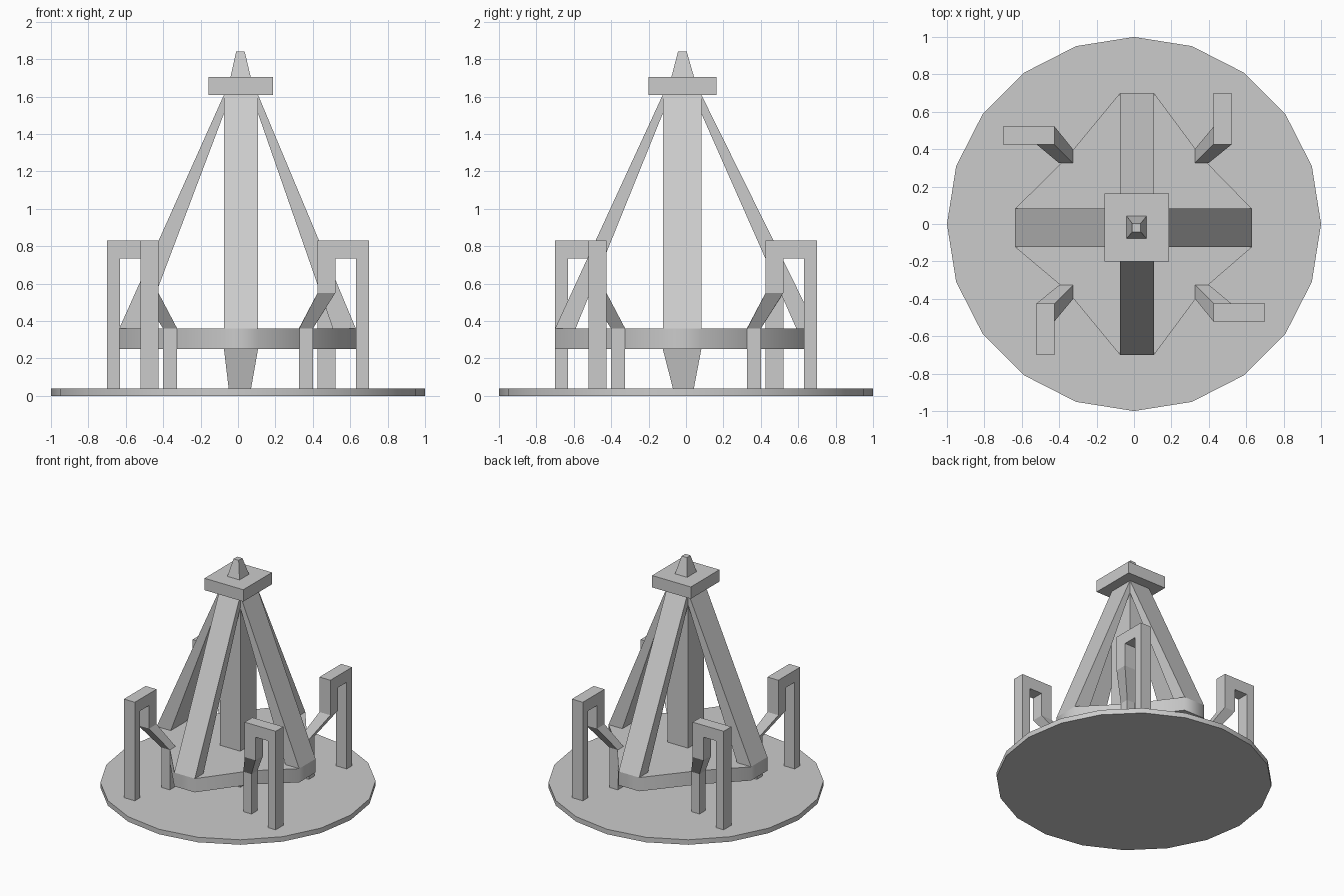
import bpy, bmesh
from math import radians, cos, sin, pi
from mathutils import Matrix

if "Cube" in bpy.data.objects:
    bpy.data.objects.remove(bpy.data.objects["Cube"])


def loft(name, *chains, rot=0.0):
    """Each chain is a list of matching 3D sections, skinned and capped."""
    bm = bmesh.new()
    for sections in chains:
        rings = [[bm.verts.new(p) for p in s] for s in sections]
        n = len(rings[0])
        for a, b in zip(rings, rings[1:]):
            for i in range(n):
                j = (i + 1) % n
                bm.faces.new((a[i], a[j], b[j], b[i]))
        bm.faces.new(rings[0][::-1])
        bm.faces.new(rings[-1])
    bmesh.ops.recalc_face_normals(bm, faces=bm.faces)
    bm.transform(Matrix.Rotation(rot, 4, 'Z'))
    me = bpy.data.meshes.new(name)
    bm.to_mesh(me)
    bm.free()
    ob = bpy.data.objects.new(name, me)
    bpy.context.collection.objects.link(ob)
    return ob


def rect(x0, x1, y0, y1, z):
    return [(x0, y0, z), (x1, y0, z), (x1, y1, z), (x0, y1, z)]


def flat(pts, z):
    return [(x, y, z) for x, y in pts]


def smooth(ob, angle):
    bpy.ops.object.select_all(action='DESELECT')
    ob.select_set(True)
    bpy.context.view_layer.objects.active = ob
    bpy.ops.object.shade_smooth_by_angle(angle=radians(angle))


# 20-sided ground disc
circle = [(cos(i * pi / 10), sin(i * pi / 10)) for i in range(20)]
smooth(loft("base_disc", [flat(circle, 0), flat(circle, 0.04)]), 30)

# central mast section, slightly off centre
X0, X1, Y0, Y1 = -0.075, 0.107, -0.124, 0.082

# star-shaped platform
star = [(X1, 0.70), (X0, 0.70), (-0.36, 0.355), (-0.635, Y1), (-0.635, Y0),
        (-0.36, -0.355), (X0, -0.70), (X1, -0.70), (0.363, -0.355),
        (0.63, Y0), (0.63, Y1), (0.363, 0.355)]
smooth(loft("platform", [flat(star, 0.25), flat(star, 0.36)]), 60)

# mast with tapered foot, cap and finial
loft("mast", [rect(-0.05, 0.07, -0.07, 0.042, 0.04),
              rect(X0, X1, Y0, Y1, 0.25), rect(X0, X1, Y0, Y1, 1.61)])
loft("mast_cap", [rect(-0.157, 0.187, -0.20, 0.163, z) for z in (1.61, 1.705)])
loft("finial", [rect(-0.04, 0.068, -0.078, 0.043, 1.705),
                rect(-0.01, 0.036, -0.043, 0.004, 1.84)])

# sloping braces: outer foot, inner foot, inner top, outer top
for side, top, out, inn in (("left", X0, -0.635, -0.51), ("right", X1, 0.63, 0.507)):
    prof = [(out, 0.36), (inn, 0.36), (top, 1.51), (top, 1.61)]
    loft("brace_" + side, [[(d, y, z) for d, z in prof] for y in (Y0, Y1)])
for side, top, out, inn in (("front", Y0, -0.70, -0.59), ("back", Y1, 0.70, 0.59)):
    prof = [(out, 0.36), (inn, 0.36), (top, 1.51), (top, 1.61)]
    loft("brace_" + side, [[(x, d, z) for d, z in prof] for x in (X0, X1)])

# four hooked supports, each a cranked inner leg plus crossbar and outer post
arm = [(0.52, 0.83), (0.70, 0.83), (0.70, 0.04), (0.632, 0.04), (0.632, 0.735), (0.52, 0.735)]
for i in range(4):
    loft("hooked_support_%d" % i,
         [rect(0.327, 0.40, -0.40, -0.325, 0.04), rect(0.327, 0.40, -0.40, -0.325, 0.36),
          rect(0.425, 0.52, -0.522, -0.425, 0.55), rect(0.425, 0.52, -0.522, -0.425, 0.83)],
         [[(x, y, z) for x, z in arm] for y in (-0.522, -0.425)],
         rot=i * pi / 2)
